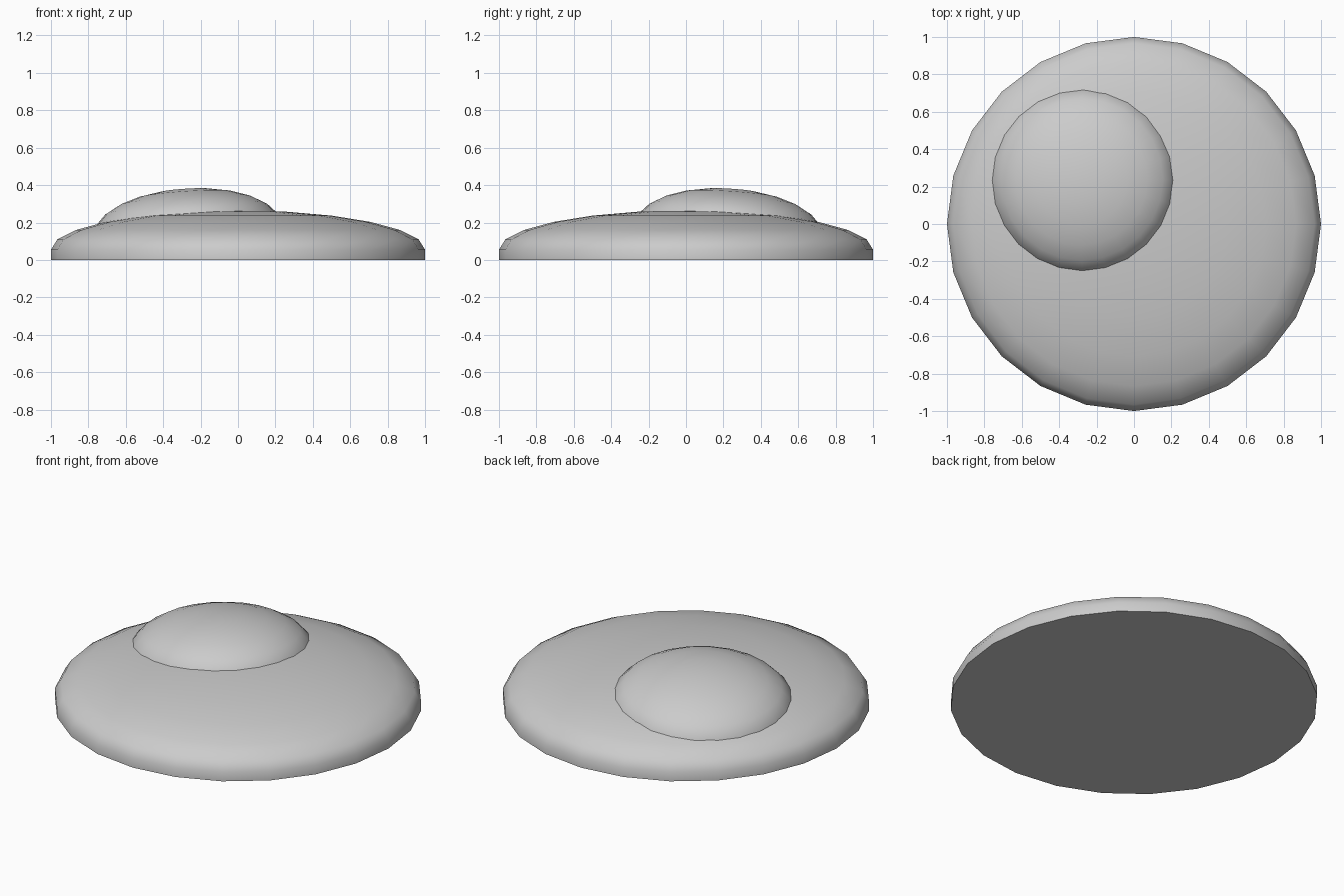
import bpy, bmesh, math

if "Cube" in bpy.data.objects:
    bpy.data.objects.remove(bpy.data.objects["Cube"])

SIDES = 24
STEP = math.tau / SIDES


def dome(name, radius, height, skirt, location=(0, 0, 0), tilt=(0, 0, 0)):
    """Half ellipsoid on a short vertical skirt, closed by a flat base."""
    profile = [(radius, 0.0)]
    profile += [(radius * math.cos(i * STEP), skirt + height * math.sin(i * STEP))
                for i in range(SIDES // 4)]
    bm = bmesh.new()
    rings = [[bm.verts.new((r * math.cos(k * STEP), r * math.sin(k * STEP), z))
              for k in range(SIDES)] for r, z in profile]
    for low, high in zip(rings, rings[1:]):
        for k in range(SIDES):
            n = (k + 1) % SIDES
            bm.faces.new((low[k], low[n], high[n], high[k]))
    # pole and base
    pole = bm.verts.new((0, 0, skirt + height))
    for k in range(SIDES):
        bm.faces.new((rings[-1][k], rings[-1][(k + 1) % SIDES], pole))
    bm.faces.new(rings[0][::-1])
    mesh = bpy.data.meshes.new(name)
    bm.to_mesh(mesh)
    bm.free()
    obj = bpy.data.objects.new(name, mesh)
    bpy.context.collection.objects.link(obj)
    obj.location = location
    obj.rotation_euler = [math.radians(a) for a in tilt]
    bpy.ops.object.select_all(action='DESELECT')
    obj.select_set(True)
    bpy.context.view_layer.objects.active = obj
    bpy.ops.object.shade_smooth_by_angle(angle=math.radians(50))
    return obj


# Wide lower body
dome("main_dome", 1.0, 0.21, 0.055)

# Small off-centre dome, leaning with the slope and partly sunk into the body
dome("upper_dome", 0.5, 0.215, 0.02, (-0.269, 0.229, 0.145), (-3.9, -3.9, 0))
